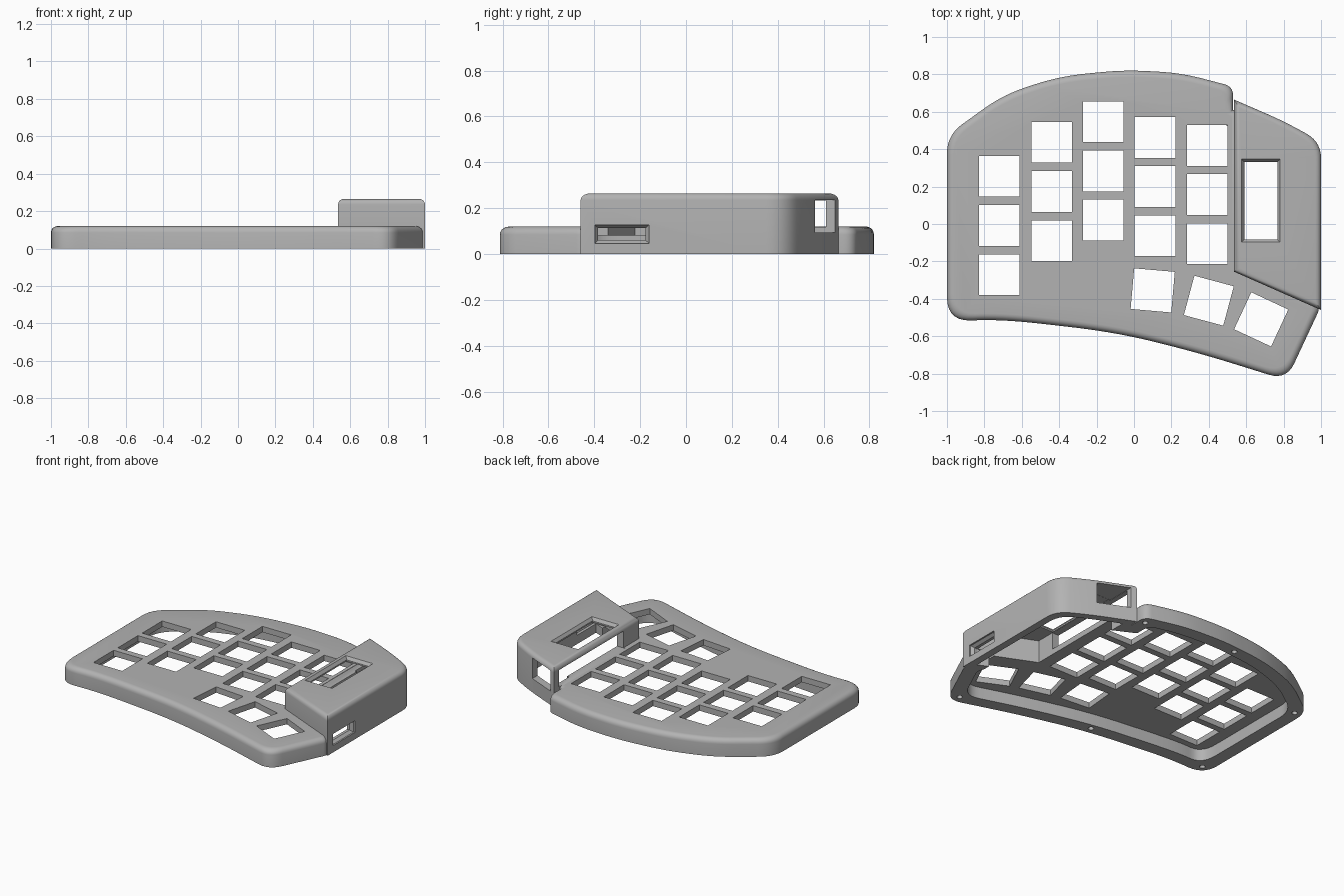
import bpy, bmesh, math
from mathutils import Vector, Matrix

old = bpy.data.objects.get("Cube")
if old:
    bpy.data.objects.remove(old, do_unlink=True)

grey = bpy.data.materials.new("matte grey")
grey.use_nodes = True
grey.diffuse_color = (0.45, 0.45, 0.45, 1)
grey.node_tree.nodes["Principled BSDF"].inputs["Base Color"].default_value = (0.45, 0.45, 0.45, 1)


def outline(controls, inset=0.0, steps=7):
    """Inset a counter-clockwise control polygon, then round each corner by its trim length."""
    pts = [Vector(c[:2]) for c in controls]
    n = len(pts)
    moved = []
    for i, p in enumerate(pts):
        a, b = (p - pts[i - 1]).normalized(), (pts[(i + 1) % n] - p).normalized()
        na, nb = Vector((-a.y, a.x)), Vector((-b.y, b.x))
        moved.append(p + (na + nb) * inset / (1 + na.dot(nb)))
    result = []
    for i, p in enumerate(moved):
        trim = controls[i][2]
        if trim == 0:
            result.append(p)
            continue
        to_prev, to_next = moved[i - 1] - p, moved[(i + 1) % n] - p
        a = p + to_prev.normalized() * min(trim, 0.45 * to_prev.length)
        b = p + to_next.normalized() * min(trim, 0.45 * to_next.length)
        for k in range(steps + 1):
            t = k / steps
            result.append(a * (1 - t) ** 2 + p * 2 * t * (1 - t) + b * t * t)
    return result


def rect(cx, cy, hx, hy, angle=0.0):
    c, s = math.cos(math.radians(angle)), math.sin(math.radians(angle))
    return [Vector((cx + x * hx * c - y * hy * s, cy + x * hx * s + y * hy * c))
            for x, y in ((-1, -1), (1, -1), (1, 1), (-1, 1))]


def loft(name, stacks, matrix=Matrix()):
    """Closed solids, each from a stack of (points, height) rings."""
    bm = bmesh.new()
    for stack in stacks:
        rings = [[bm.verts.new(matrix @ Vector((p.x, p.y, z))) for p in pts] for pts, z in stack]
        bm.faces.new(reversed(rings[0]))
        bm.faces.new(rings[-1])
        for low, high in zip(rings, rings[1:]):
            for i in range(len(low)):
                j = (i + 1) % len(low)
                bm.faces.new((low[i], low[j], high[j], high[i]))
    mesh = bpy.data.meshes.new(name)
    bm.to_mesh(mesh)
    bm.free()
    mesh.materials.append(grey)
    obj = bpy.data.objects.new(name, mesh)
    bpy.context.collection.objects.link(obj)
    return obj


def rounded_slab(name, controls, height, radius):
    rings = [(outline(controls), 0)]
    for k in range(6):
        a = math.pi / 2 * k / 5
        rings.append((outline(controls, radius * (1 - math.cos(a))),
                      height - radius + radius * math.sin(a)))
    return loft(name, [rings])


def combine(target, tool, operation):
    mod = target.modifiers.new(operation, "BOOLEAN")
    mod.operation, mod.solver, mod.object = operation, "EXACT", tool
    bpy.context.view_layer.objects.active = target
    bpy.ops.object.modifier_apply(modifier=mod.name)
    bpy.data.objects.remove(tool, do_unlink=True)


# Footprints: x, y, corner trim
body = [(-1, -.52, .13), (-.7, -.51, .2), (-.1, -.578, .25), (.35, -.69, .2),
        (.815, -.835, .1), (.99, -.46, .02), (.97, -.38, 0), (.97, .39, 0),
        (.53, .61, 0), (.53, .735, .05), (.25, .808, .12), (-.05, .824, .12),
        (-.4, .79, .15), (-.7, .69, .12), (-1, .475, .1)]
housing = [(.535, -.255, 0), (1, -.46, 0), (1, .44, .09), (.8, .55, .1), (.535, .665, 0)]

# Case body and raised controller housing
case = rounded_slab("keyboard_case", body, .12, .035)
combine(case, rounded_slab("controller_housing", housing, .265, .03), "UNION")

# Hollow underside
cavity = outline(body, .09)
combine(case, loft("body_cavity", [[(cavity, -.02), (cavity, .08)]]), "DIFFERENCE")
cavity = outline(housing, .05)
combine(case, loft("housing_cavity", [[(cavity, -.03), (cavity, .235)]]), "DIFFERENCE")

# Switch openings: five staggered columns and three turned thumb keys
keys = []
for x, top in ((-.72, .255), (-.44, .437), (-.165, .547), (.113, .463), (.392, .42)):
    keys += [(x, top - row * .263, 0) for row in range(3)]
keys += [(.1, -.355, -5), (.4, -.41, -15), (.68, -.51, -25)]
stacks = []
for x, y, angle in keys:
    square = rect(x, y, .109, .109, angle)
    stacks.append([(square, .05), (square, .2)])
combine(case, loft("switch_openings", stacks), "DIFFERENCE")

# Display window with sloped frame
inner, outer = rect(.678, .125, .088, .207), rect(.678, .125, .103, .222)
window = loft("display_window", [[(inner, .2), (inner, .245), (outer, .266), (outer, .3)]])
combine(case, window, "DIFFERENCE")

# Cable port in the side wall
inner, outer = rect(-.087, -.28, .026, .103), rect(-.087, -.28, .04, .118)
port = loft("cable_port", [[(inner, .85), (inner, .97), (outer, .99), (outer, 1.05)]],
            Matrix.Rotation(math.pi / 2, 4, "Y"))
combine(case, port, "DIFFERENCE")

# Openings in the housing's inner side and back
side = rect(.565, .26, .04, .35)
combine(case, loft("side_opening", [[(side, .118), (side, .234)]]), "DIFFERENCE")
back = rect(.67, .6, .1, .15)
combine(case, loft("back_opening", [[(back, .095), (back, .236)]]), "DIFFERENCE")

# Screw holes in the bottom rim
stacks = []
for x, y in ((.485, .685), (-.17, .765), (-.945, .425), (-.935, -.455), (-.1, -.535), (.775, -.76)):
    ring = [Vector((x + .018 * math.cos(a * math.pi / 8), y + .018 * math.sin(a * math.pi / 8)))
            for a in range(16)]
    stacks.append([(ring, -.02), (ring, .07)])
combine(case, loft("screw_holes", stacks), "DIFFERENCE")

# Smooth the rounded edges
bpy.ops.object.select_all(action="DESELECT")
case.select_set(True)
bpy.context.view_layer.objects.active = case
bpy.ops.object.shade_smooth_by_angle(angle=math.radians(30))
